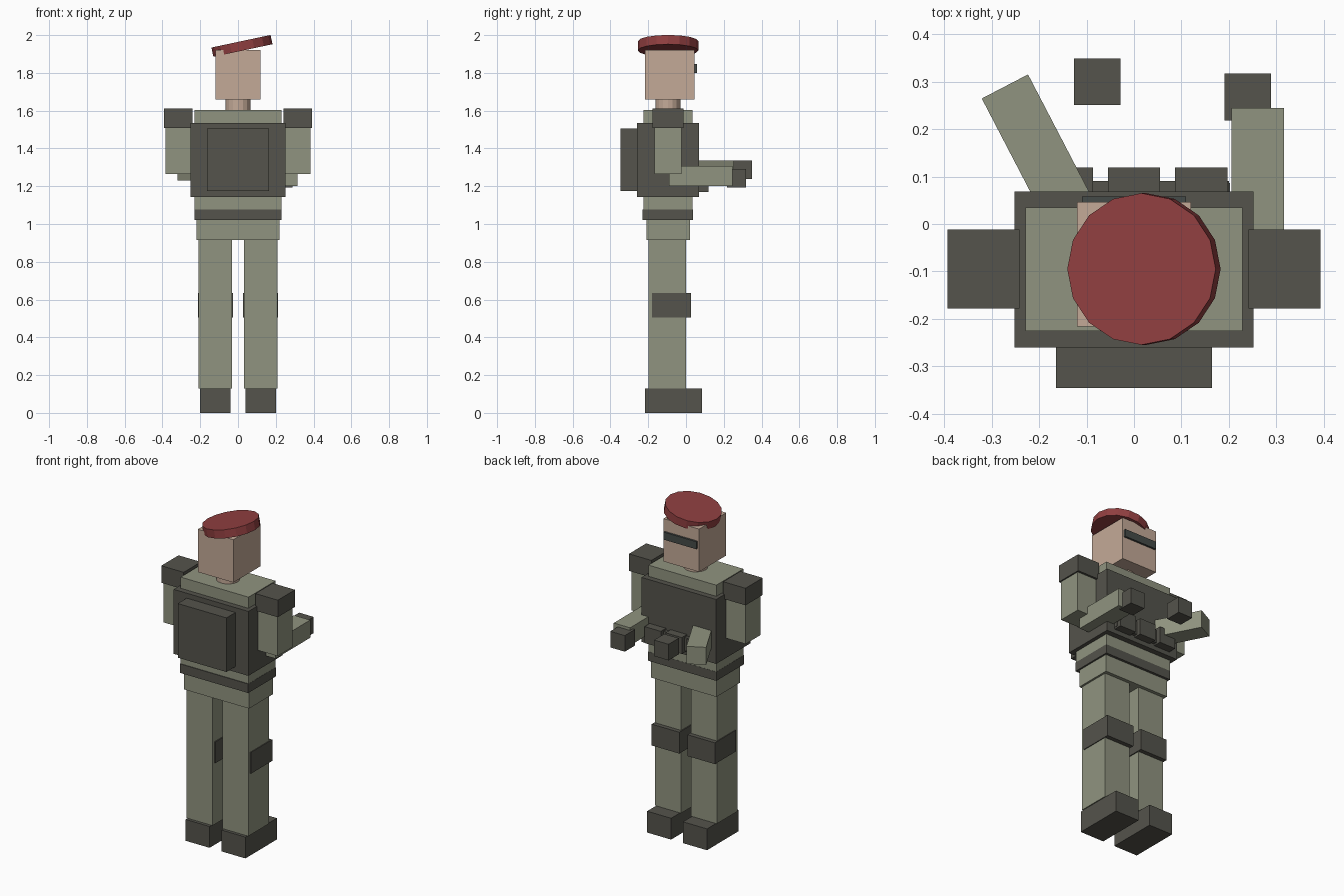
import bpy
import math

cube = bpy.data.objects.get("Cube")
if cube:
    bpy.data.objects.remove(cube, do_unlink=True)


def material(name, rgb):
    mat = bpy.data.materials.new(name)
    mat.use_nodes = True
    mat.diffuse_color = (*rgb, 1)
    mat.node_tree.nodes["Principled BSDF"].inputs["Base Color"].default_value = (*rgb, 1)
    return mat


GREEN = material("olive cloth", (0.28, 0.295, 0.215))
DARK = material("dark gear", (0.089, 0.087, 0.072))
SKIN = material("skin", (0.55, 0.40, 0.31))
RED = material("red felt", (0.28, 0.05, 0.052))
VISOR = material("visor grey", (0.06, 0.07, 0.066))


def finish(name, mat):
    obj = bpy.context.object
    obj.name = obj.data.name = name
    obj.data.materials.append(mat)
    return obj


def box(name, mat, x, y, z, turn=0):
    """Box from (min, max) ranges, optionally turned about z."""
    ranges = (x, y, z)
    bpy.ops.mesh.primitive_cube_add(size=1, location=[(a + b) / 2 for a, b in ranges])
    obj = finish(name, mat)
    for v in obj.data.vertices:
        for i, (a, b) in enumerate(ranges):
            v.co[i] *= b - a
    obj.rotation_euler.z = turn
    return obj


def disc(name, mat, radius, depth, location, tilt=0, sides=16):
    bpy.ops.mesh.primitive_cylinder_add(vertices=sides, radius=radius, depth=depth,
                                        location=location, rotation=(0, tilt, 0))
    return finish(name, mat)


# Legs, boots, knee pads, shoulders and upper arms on both sides
for side, s in (("left", 1), ("right", -1)):
    def pair(name, mat, x, y, z):
        box(side + "_" + name, mat, sorted((s * x[0], s * x[1])), y, z)

    pair("boot", DARK, (0.04, 0.202), (-0.217, 0.086), (0, 0.13))
    pair("leg", GREEN, (0.033, 0.208), (-0.198, 0), (0.13, 0.915))
    pair("knee_pad", DARK, (0.027, 0.213), (-0.18, 0.026), (0.505, 0.635))
    pair("shoulder_pad", DARK, (0.242, 0.393), (-0.178, -0.012), (1.507, 1.611))
    pair("upper_arm", GREEN, (0.245, 0.385), (-0.168, -0.025), (1.264, 1.51))

# Torso and worn gear
box("pelvis", GREEN, (-0.22, 0.22), (-0.208, 0.021), (0.915, 1.022))
box("torso", GREEN, (-0.229, 0.229), (-0.226, 0.035), (1.022, 1.604))
box("belt", DARK, (-0.23, 0.23), (-0.23, 0.036), (1.021, 1.076))
box("vest", DARK, (-0.252, 0.252), (-0.26, 0.069), (1.143, 1.536))
box("backpack", DARK, (-0.164, 0.164), (-0.346, -0.26), (1.176, 1.506))
box("pouch_band", DARK, (-0.2, 0.2), (0.06, 0.091), (1.18, 1.26))
for i in range(3):
    cx = (i - 1) * 0.142
    box(f"pouch_{i + 1}", DARK, (cx - 0.055, cx + 0.055), (0.06, 0.119), (1.17, 1.27))

# Forearms and hands
box("left_forearm", GREEN, (0.206, 0.316), (-0.09, 0.245), (1.2, 1.308))
box("left_hand", DARK, (0.191, 0.289), (0.218, 0.317), (1.194, 1.292))
box("right_forearm", GREEN, (-0.25, -0.14), (-0.026, 0.309), (1.23, 1.337),
    turn=math.radians(27.5))
box("right_hand", DARK, (-0.127, -0.029), (0.251, 0.349), (1.238, 1.336))

# Head
disc("neck", SKIN, 0.066, 0.08, (0, -0.096, 1.632))
box("head", SKIN, (-0.12, 0.12), (-0.216, 0.046), (1.66, 1.921))
box("visor", VISOR, (-0.11, 0.11), (0.04, 0.058), (1.8, 1.846))
disc("beret", RED, 0.16, 0.05, (0.021, -0.095, 1.943), tilt=math.radians(-12))
